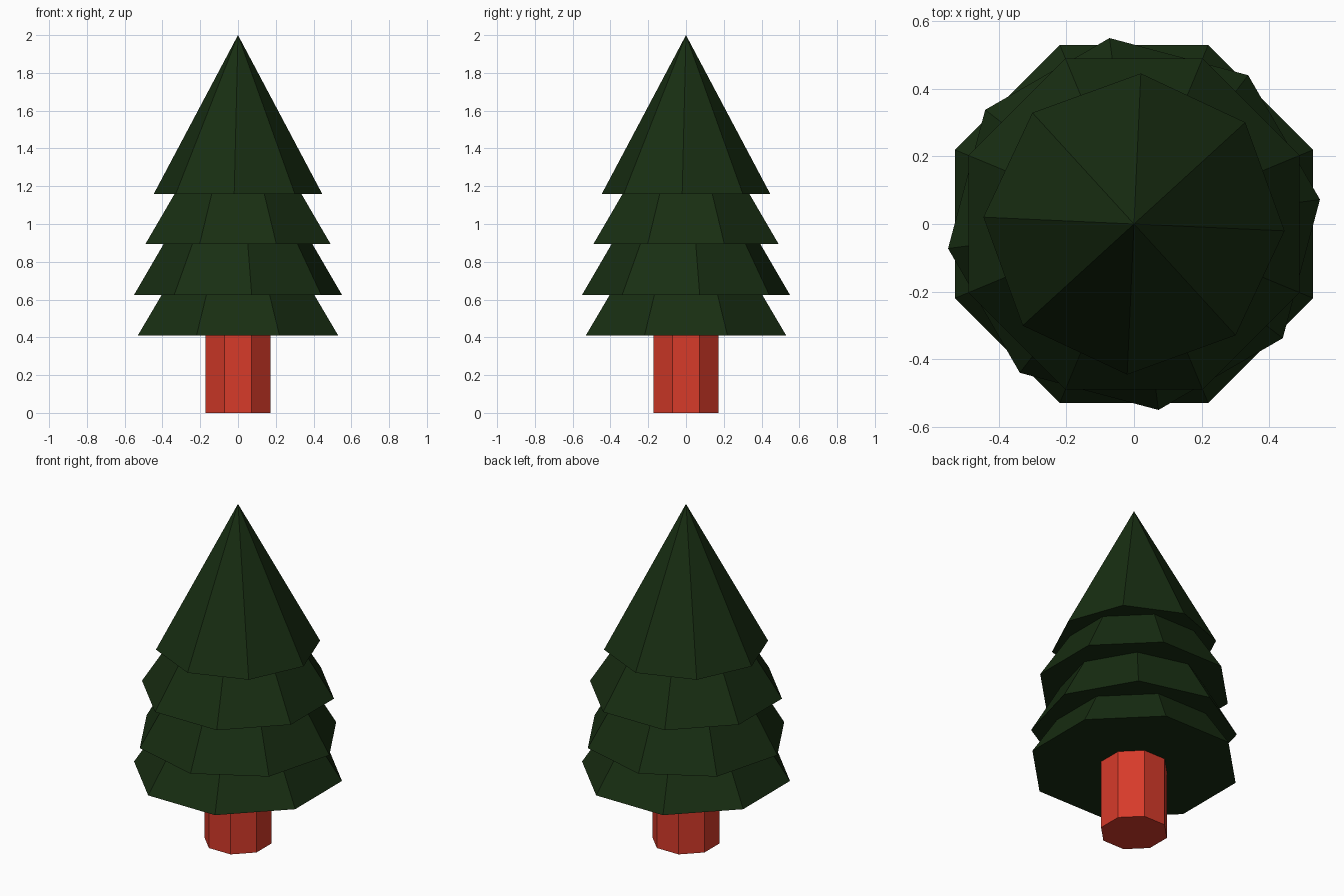
import bpy
from math import radians

if "Cube" in bpy.data.objects:
    bpy.data.objects.remove(bpy.data.objects["Cube"])


def material(name, rgb):
    mat = bpy.data.materials.new(name)
    mat.diffuse_color = (*rgb, 1)
    mat.use_nodes = True
    mat.node_tree.nodes["Principled BSDF"].inputs["Base Color"].default_value = mat.diffuse_color
    return mat


def octagon_solid(name, z0, z1, r0, r1, angle, mat):
    """Eight-sided prism or cone; angle is the direction of its first corner."""
    bpy.ops.mesh.primitive_cone_add(vertices=8, radius1=r0, radius2=r1, depth=z1 - z0,
                                    location=(0, 0, (z0 + z1) / 2))
    obj = bpy.context.object
    obj.name = name
    # The primitive puts a corner on +y, which equals +x for an octagon
    obj.rotation_euler.z = radians(angle)
    obj.data.materials.append(mat)
    return obj


green = material("needles", (0.009, 0.027, 0.006))
red = material("bark", (0.68, 0.043, 0.023))

# Trunk
octagon_solid("trunk", 0, 0.43, 0.186, 0.186, 22.5, red)

# Foliage tiers, bottom to top: base height, apex height, radius, twist
tiers = [
    (0.41, 1.31, 0.574, 22.5),
    (0.625, 1.57, 0.555, 7.5),
    (0.895, 1.735, 0.53, 22.5),
    (1.16, 2.0, 0.446, -2.6),
]
for i, (z0, z1, r, angle) in enumerate(tiers, 1):
    octagon_solid(f"foliage_tier_{i}", z0, z1, r, 0, angle, green)
